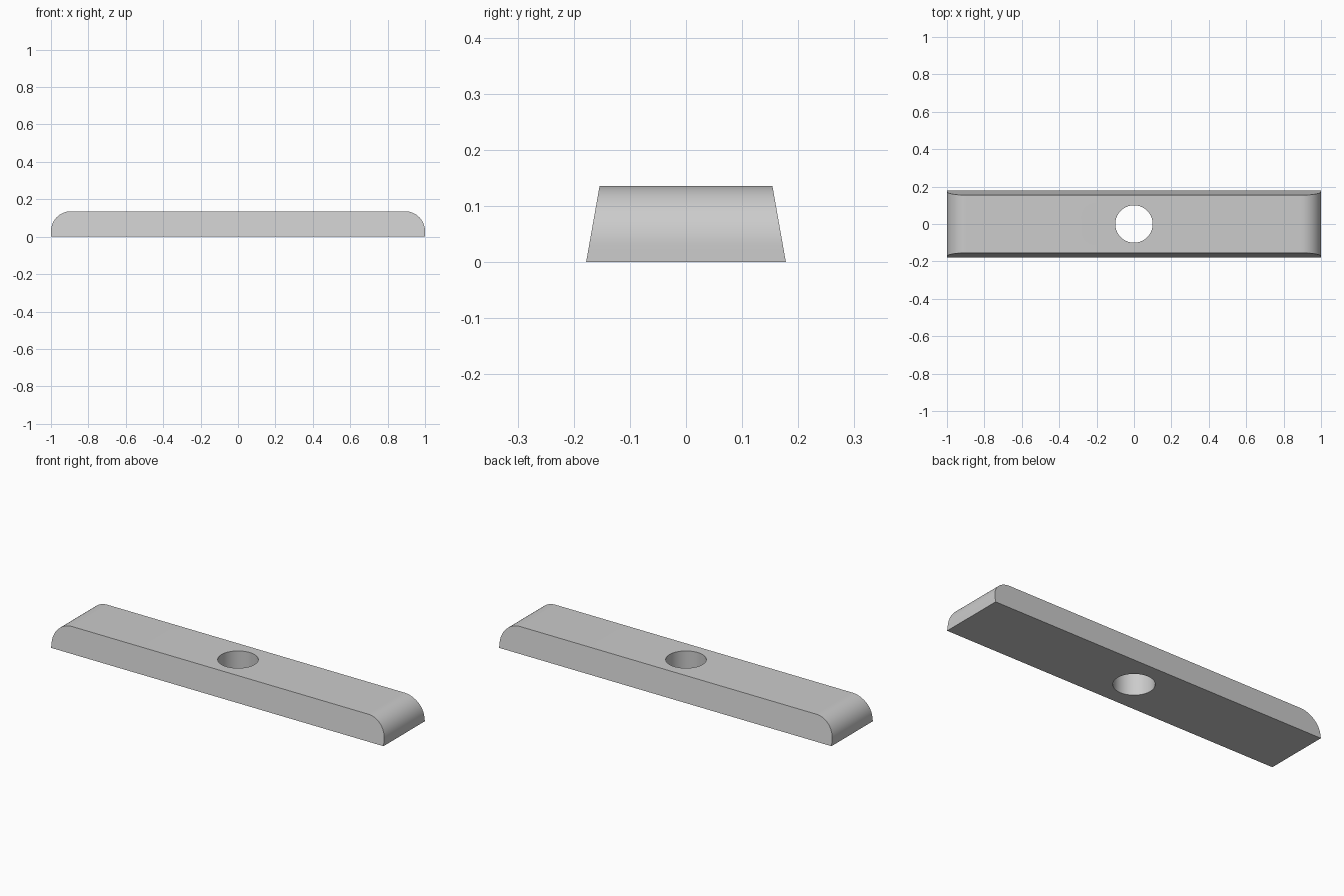
import bpy
import bmesh
from math import sin, cos, pi, radians

LENGTH, HEIGHT = 2.0, 0.136
HALF_BOTTOM, HALF_TOP = 0.178, 0.154
FILLET, HOLE = 0.107, 0.1
STEPS = 16

cube = bpy.data.objects.get("Cube")
if cube:
    bpy.data.objects.remove(cube, do_unlink=True)

grey = bpy.data.materials.new("plain grey")
grey.use_nodes = True
colour = (0.6, 0.6, 0.6, 1)
grey.diffuse_color = colour
grey.node_tree.nodes["Principled BSDF"].inputs["Base Color"].default_value = colour

# Side outline: flat base, rounded upper corners at both ends
cx, cz = LENGTH / 2 - FILLET, HEIGHT - FILLET
arc = [(cx + FILLET * cos(a), cz + FILLET * sin(a))
       for a in (pi / 2 * i / STEPS for i in range(STEPS + 1))]
outline = [(LENGTH / 2, 0)] + arc
outline += [(-x, z) for x, z in reversed(outline)]


def half_width(z):
    return HALF_BOTTOM + (HALF_TOP - HALF_BOTTOM) * z / HEIGHT


# Tapered bar: the outline on both sloping long sides, joined by a strip
bm = bmesh.new()
front, back = [[bm.verts.new((x, side * half_width(z), z)) for x, z in outline]
               for side in (-1, 1)]
bm.faces.new(front)
bm.faces.new(reversed(back))
for i in range(len(outline)):
    j = (i + 1) % len(outline)
    bm.faces.new((front[j], front[i], back[i], back[j]))
bmesh.ops.recalc_face_normals(bm, faces=bm.faces)
mesh = bpy.data.meshes.new("bar")
bm.to_mesh(mesh)
bm.free()
mesh.materials.append(grey)
bar = bpy.data.objects.new("bar", mesh)
bpy.context.collection.objects.link(bar)

# Round hole through the middle
bpy.ops.mesh.primitive_cylinder_add(vertices=64, radius=HOLE, depth=1)
cutter = bpy.context.object
cutter.name = "hole_cutter"
cutter.hide_render = True
cutter.data.materials.append(grey)

bpy.ops.object.select_all(action="DESELECT")
bar.select_set(True)
bpy.context.view_layer.objects.active = bar
cut = bar.modifiers.new("hole", "BOOLEAN")
cut.operation = "DIFFERENCE"
cut.solver = "EXACT"
cut.object = cutter
bpy.ops.object.modifier_apply(modifier=cut.name)
bpy.data.objects.remove(cutter, do_unlink=True)
bpy.ops.object.shade_smooth_by_angle(angle=radians(30))
